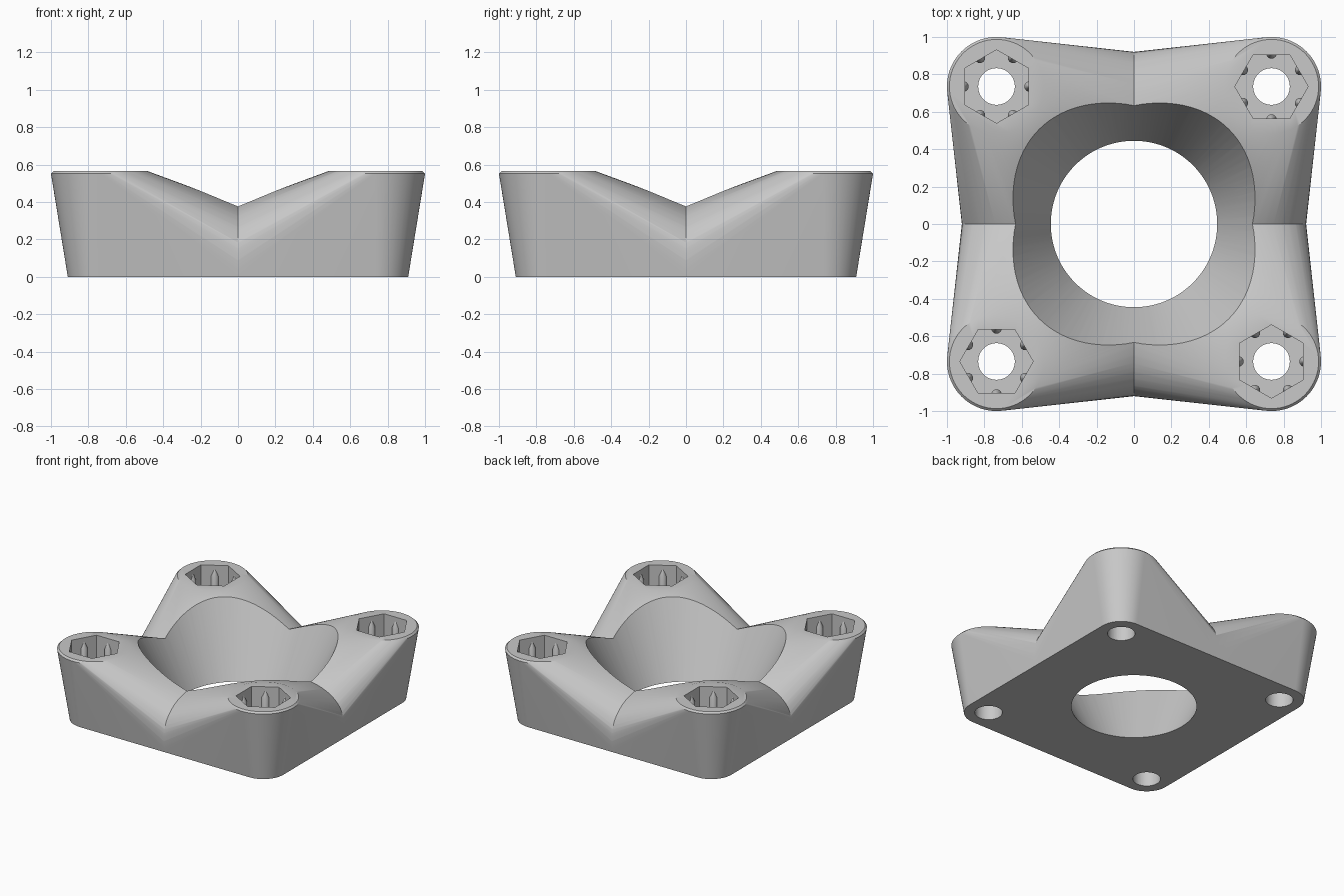
import bpy, bmesh, math
from mathutils import Matrix, Vector

cube = bpy.data.objects.get("Cube")
if cube:
    bpy.data.objects.remove(cube, do_unlink=True)

HEIGHT = 0.565      # overall height
POST = 0.735        # post centre offset on both axes
FLOOR = 0.2         # bottom of the nut pockets
SEGS = 96

grey = bpy.data.materials.new("plain_grey")
grey.use_nodes = True
colour = (0.58, 0.58, 0.58, 1)
grey.diffuse_color = colour
grey.node_tree.nodes["Principled BSDF"].inputs["Base Color"].default_value = colour


def ring(cx, cy, z, r, n=SEGS):
    return [Vector((cx + r * math.cos(math.tau * i / n),
                    cy + r * math.sin(math.tau * i / n), z)) for i in range(n)]


def add_loft(bm, rings):
    """Closed solid through a stack of equal rings."""
    loops = [[bm.verts.new(p) for p in pts] for pts in rings]
    n = len(loops[0])
    for a, b in zip(loops, loops[1:]):
        for i in range(n):
            j = (i + 1) % n
            bm.faces.new((a[i], a[j], b[j], b[i]))
    bm.faces.new(loops[0][::-1])
    bm.faces.new(loops[-1])


def to_object(bm, name):
    bmesh.ops.recalc_face_normals(bm, faces=bm.faces)
    mesh = bpy.data.meshes.new(name)
    bm.to_mesh(mesh)
    bm.free()
    mesh.materials.append(grey)
    ob = bpy.data.objects.new(name, mesh)
    bpy.context.collection.objects.link(ob)
    return ob


def cut(ob, rings):
    """Subtract a lofted solid and discard the cutter."""
    bm = bmesh.new()
    add_loft(bm, rings)
    cutter = to_object(bm, "cutter")
    mod = ob.modifiers.new("cut", 'BOOLEAN')
    mod.operation = 'DIFFERENCE'
    mod.solver = 'EXACT'
    mod.object = cutter
    bpy.context.view_layer.update()
    graph = bpy.context.evaluated_depsgraph_get()
    mesh = bpy.data.meshes.new_from_object(ob.evaluated_get(graph))
    ob.modifiers.clear()
    ob.data = mesh
    bpy.data.objects.remove(cutter, do_unlink=True)


def repeat_quarters(bm):
    """Copy the first quarter round to the other three and weld."""
    first = bm.verts[:] + bm.edges[:] + bm.faces[:]
    for k in range(1, 4):
        copy = bmesh.ops.duplicate(bm, geom=first)["geom"]
        verts = [g for g in copy if isinstance(g, bmesh.types.BMVert)]
        bmesh.ops.rotate(bm, verts=verts, cent=(0, 0, 0),
                         matrix=Matrix.Rotation(k * math.pi / 2, 3, 'Z'))
    bmesh.ops.remove_doubles(bm, verts=bm.verts, dist=0.0002)


# One flared corner post blended into a round central base
bm = bmesh.new()
for p in (ring(0, 0, 0, 0.91) + ring(0, 0, 0.05, 0.915)
          + ring(POST, POST, 0, 0.175)
          + ring(POST, POST, HEIGHT - 0.013, 0.265)
          + ring(POST, POST, HEIGHT, 0.252)):
    bm.verts.new(p)
bmesh.ops.convex_hull(bm, input=bm.verts)
bmesh.ops.delete(bm, geom=[v for v in bm.verts if not v.link_faces], context='VERTS')
corner = to_object(bm, "corner")

# Tapered central bore, screw hole and hexagonal nut pocket
cut(corner, [ring(0, 0, z, 0.445 + 0.5 * z) for z in (-0.1, 0.8)])
cut(corner, [ring(POST, POST, z, 0.098, 48) for z in (-0.1, 0.8)])
cut(corner, [ring(POST, POST, z, 0.196, 6) for z in (FLOOR, 0.8)])

# Keep only the quarter around the post, then repeat it four times
bm = bmesh.new()
bm.from_mesh(corner.data)
bpy.data.objects.remove(corner, do_unlink=True)
for normal in ((1, 0, 0), (0, 1, 0)):
    bmesh.ops.bisect_plane(bm, geom=bm.verts[:] + bm.edges[:] + bm.faces[:], dist=0.00001,
                           plane_co=(0, 0, 0), plane_no=normal, clear_inner=True)
repeat_quarters(bm)
body = to_object(bm, "mount_body")

# Pointed grip ribs in the middle of each pocket wall
bm = bmesh.new()
for i in range(6):
    a = (i + 0.5) * math.pi / 3
    x, y = POST + 0.177 * math.cos(a), POST + 0.177 * math.sin(a)
    add_loft(bm, [ring(x, y, z, r, 16) for z, r in
                  ((FLOOR - 0.01, 0.028), (0.48, 0.028), (0.54, 0.003))])
repeat_quarters(bm)
ribs = to_object(bm, "pocket_ribs")

for ob in (body, ribs):
    bpy.ops.object.select_all(action='DESELECT')
    ob.select_set(True)
    bpy.context.view_layer.objects.active = ob
    bpy.ops.object.shade_smooth_by_angle(angle=math.radians(30))
